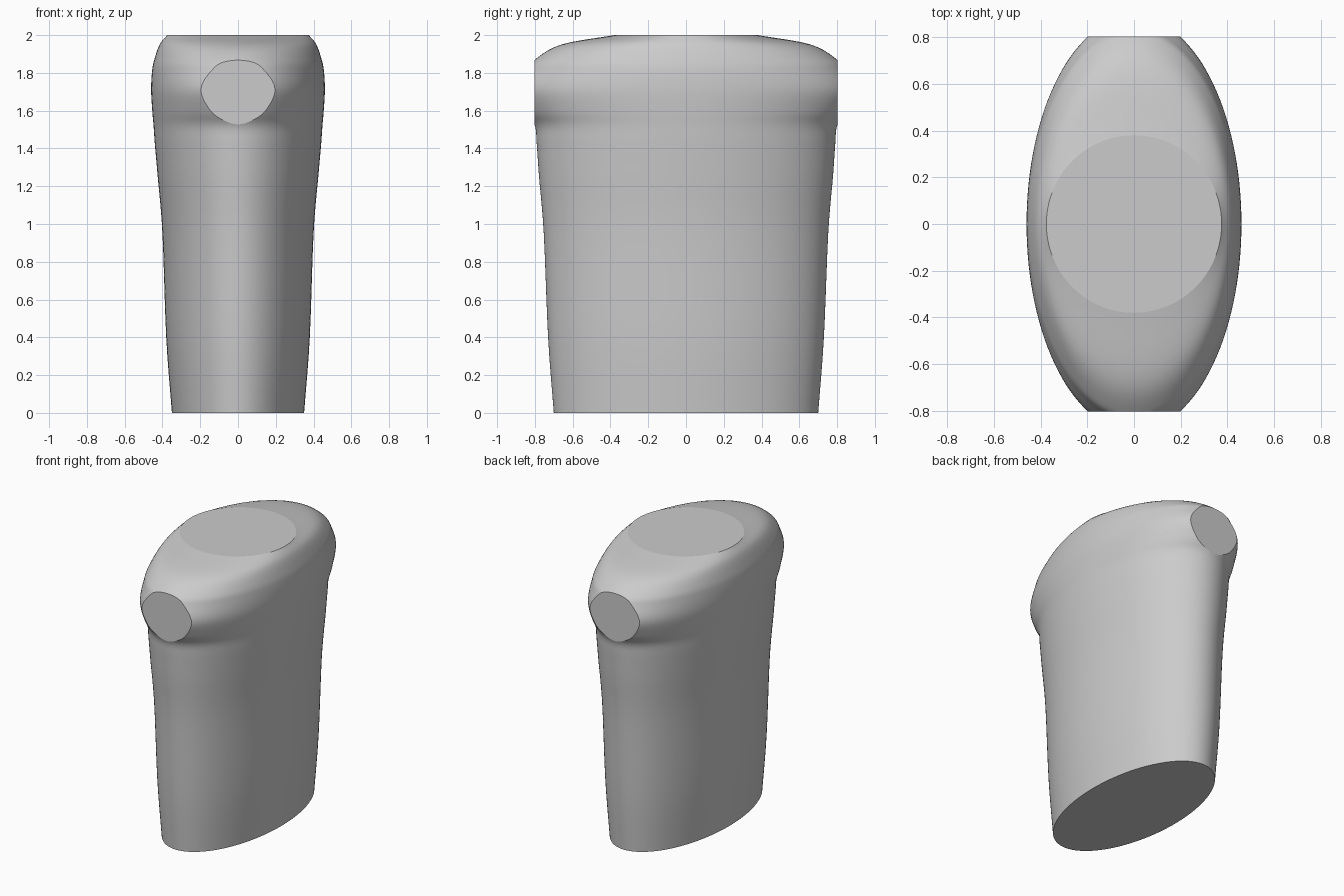
import bpy, bmesh, math
from mathutils import Vector

if "Cube" in bpy.data.objects:
    bpy.data.objects.remove(bpy.data.objects["Cube"], do_unlink=True)

SIDES, STEPS = 128, 5

# Half width, half depth and height of the oval cross-sections
PROFILE = [Vector(p) for p in (
    (0.35, 0.70, 0), (0.38, 0.73, 0.4), (0.40, 0.753, 0.95),
    (0.425, 0.778, 1.25), (0.44, 0.79, 1.42), (0.447, 0.80, 1.52),
    (0.454, 0.848, 1.6), (0.46, 0.888, 1.71), (0.455, 0.845, 1.81),
    (0.443, 0.80, 1.87), (0.415, 0.66, 1.95), (0.375, 0.38, 2.0))]


def smooth_path(points):
    """Catmull-Rom curve through the points."""
    ends = [points[0] * 2 - points[1]] + points + [points[-1] * 2 - points[-2]]
    path = []
    for a, b, c, d in zip(ends, ends[1:], ends[2:], ends[3:]):
        for i in range(STEPS):
            t = i / STEPS
            path.append((b * 2 + (c - a) * t + (a * 2 - b * 5 + c * 4 - d) * t**2
                         + (b * 3 - a - c * 3 + d) * t**3) / 2)
    return path + [points[-1]]


# Oval body lofted from the profile
bm = bmesh.new()
rings = []
for w, d, z in smooth_path(PROFILE):
    angles = [math.tau * i / SIDES for i in range(SIDES)]
    rings.append([bm.verts.new((w * math.cos(a), d * math.sin(a), z)) for a in angles])
for low, high in zip(rings, rings[1:]):
    for i in range(SIDES):
        j = (i + 1) % SIDES
        bm.faces.new((low[i], low[j], high[j], high[i]))
bm.faces.new(rings[0][::-1])
bm.faces.new(rings[-1])

# Flat facets sliced off the front and back of the flared head
for side in (-1, 1):
    cut = bmesh.ops.bisect_plane(
        bm, geom=bm.verts[:] + bm.edges[:] + bm.faces[:], dist=1e-5,
        plane_co=(0, side * 0.803, 0), plane_no=(0, side, 0), clear_outer=True)
    rim = [e for e in cut["geom_cut"] if isinstance(e, bmesh.types.BMEdge) and e.is_boundary]
    bmesh.ops.holes_fill(bm, edges=rim, sides=0)
bmesh.ops.recalc_face_normals(bm, faces=bm.faces[:])

mesh = bpy.data.meshes.new("body")
bm.to_mesh(mesh)
bm.free()
body = bpy.data.objects.new("body", mesh)
bpy.context.collection.objects.link(body)

# Plain grey surface
grey = bpy.data.materials.new("plain_grey")
grey.use_nodes = True
grey.diffuse_color = (0.6, 0.6, 0.6, 1)
shader = next(n for n in grey.node_tree.nodes if n.type == "BSDF_PRINCIPLED")
shader.inputs["Base Color"].default_value = grey.diffuse_color
mesh.materials.append(grey)

# Smooth sides, flat caps and facets
bpy.ops.object.select_all(action="DESELECT")
body.select_set(True)
bpy.context.view_layer.objects.active = body
bpy.ops.object.shade_smooth_by_angle(angle=math.radians(30))
for face in mesh.polygons:
    if len(face.vertices) > 8:
        face.use_smooth = False
